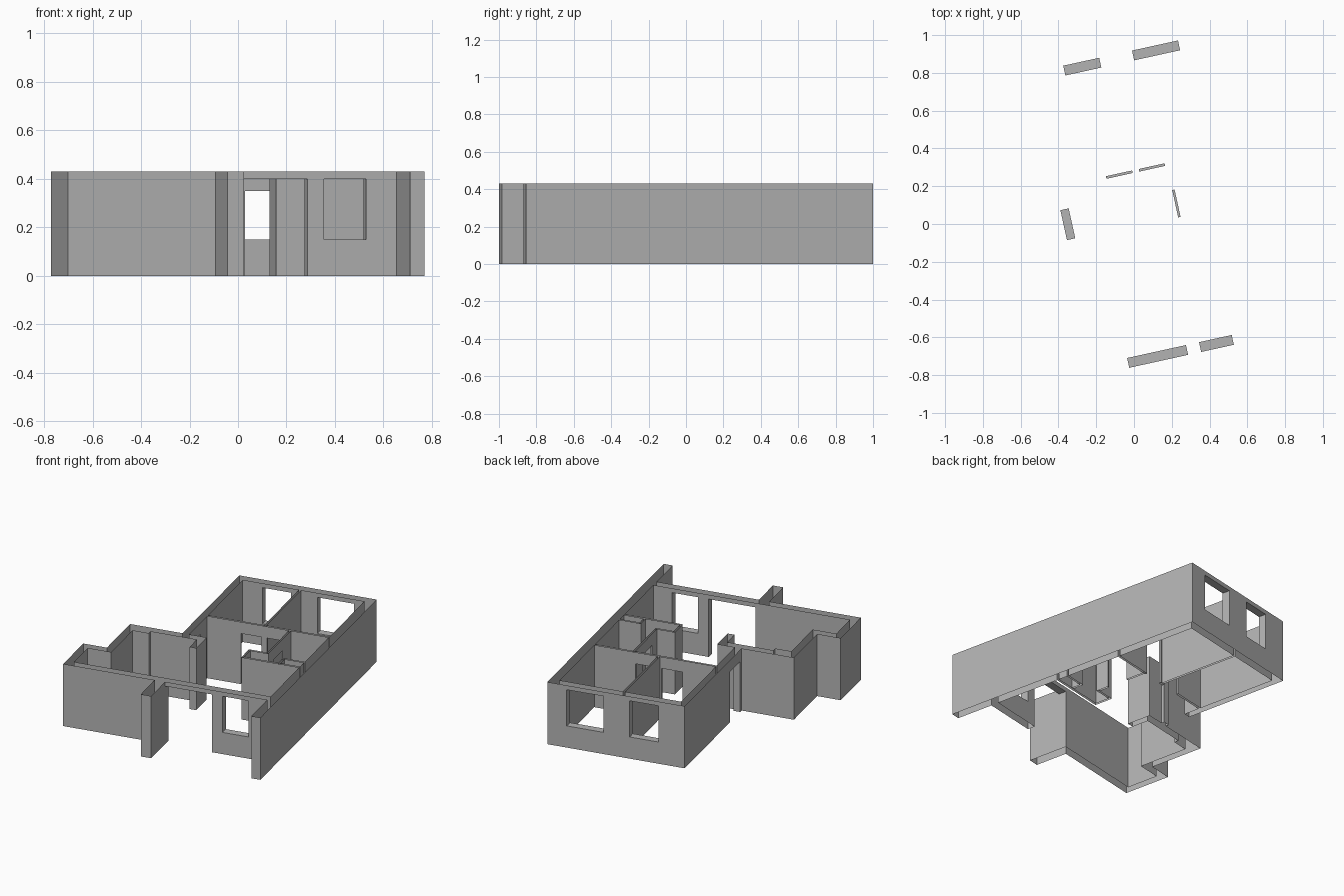
import bpy, bmesh, math

if "Cube" in bpy.data.objects:
    bpy.data.objects.remove(bpy.data.objects["Cube"], do_unlink=True)

HEIGHT = 0.43
TURN = math.radians(12.4)

# Plan of the walls in the building's own axes: x0, x1, y0, y1
PARTS = {
    "east_wall": [(0.507, 0.568, -1.0, 0.899)],
    "back_wall": [(-0.365, 0.568, 0.846, 0.899)],
    "west_wall": [(-0.365, -0.32, -0.03, 0.899)],
    "front_wall": [(-0.88, 0.568, -0.738, -0.685)],
    "front_pier": [(-0.258, -0.188, -0.967, -0.685)],
    "annex_walls": [(-0.88, -0.83, -0.738, -0.41),
                    (-0.88, -0.67, -0.46, -0.41),
                    (-0.72, -0.67, -0.46, -0.03),
                    (-0.72, -0.56, -0.11, -0.03),
                    (-0.56, -0.20, -0.08, -0.03)],
    "hall_pier": [(-0.245, -0.20, -0.20, -0.03)],
    "cross_partition": [(-0.365, 0.568, 0.265, 0.279)],
    "bedroom_partition": [(0.062, 0.076, 0.265, 0.899)],
    "bathroom_partition": [(0.236, 0.249, -0.10, 0.279)],
    "closet_partitions": [(0.113, 0.568, -0.218, -0.204),
                          (0.113, 0.127, -0.218, -0.09),
                          (0.113, 0.249, -0.104, -0.09),
                          (0.36, 0.568, -0.14, -0.127),
                          (0.36, 0.373, -0.218, -0.127)],
}

# Windows and doorways: x0, x1, y0, y1, z0, z1
OPENINGS = [
    (-0.186, 0.009, 0.846, 0.899, 0.15, 0.40),
    (0.187, 0.436, 0.846, 0.899, 0.15, 0.40),
    (0.202, 0.379, -0.738, -0.685, 0.15, 0.40),
    (-0.188, 0.131, -0.738, -0.685, 0, 0.40),
    (-0.365, -0.32, -0.007, 0.155, 0, 0.35),
    (-0.091, 0.051, 0.265, 0.279, 0, 0.35),
    (0.087, 0.227, 0.265, 0.279, 0, 0.35),
    (0.236, 0.249, -0.016, 0.132, 0, 0.35),
]

plaster = bpy.data.materials.new("grey plaster")
plaster.use_nodes = True
grey = (0.45, 0.45, 0.45, 1)
plaster.diffuse_color = grey
plaster.node_tree.nodes["Principled BSDF"].inputs["Base Color"].default_value = grey

# Cut the plan into cells along every wall and opening edge
rects = [r for group in PARTS.values() for r in group]
shapes = rects + OPENINGS
xs = sorted({v for s in shapes for v in s[:2]})
ys = sorted({v for s in shapes for v in s[2:4]})
zs = sorted({0, HEIGHT} | {v for o in OPENINGS for v in o[4:]})
cuts = (xs, ys, zs)


def centre(cell):
    return [(c[i] + c[i + 1]) / 2 for c, i in zip(cuts, cell)]


def inside(point, box):
    return all(box[2 * i] < point[i] < box[2 * i + 1] for i in range(len(box) // 2))


def owner(cell):
    point = centre(cell)
    if any(inside(point, o) for o in OPENINGS):
        return None
    for name, group in PARTS.items():
        if any(inside(point, r) for r in group):
            return name
    return None


cells = {}
for i in range(len(xs) - 1):
    for j in range(len(ys) - 1):
        for k in range(len(zs) - 1):
            name = owner((i, j, k))
            if name:
                cells[i, j, k] = name


def add_skin(bm, cell):
    """Add the exposed sides of a cell; wall tops and undersides stay open."""
    for axis in range(3):
        for side in (0, 1):
            near = list(cell)
            near[axis] += 2 * side - 1
            if tuple(near) in cells:
                continue
            if axis == 2 and not 0 <= near[2] < len(zs) - 1:
                continue
            a, b = (axis + 1) % 3, (axis + 2) % 3
            corners = [(0, 0), (1, 0), (1, 1), (0, 1)]
            if side == 0:
                corners.reverse()
            verts = []
            for da, db in corners:
                index = list(cell)
                index[axis] += side
                index[a] += da
                index[b] += db
                verts.append(bm.verts.new([c[n] for c, n in zip(cuts, index)]))
            bm.faces.new(verts)


# Build each wall as a hollow shell
for part in PARTS:
    bm = bmesh.new()
    for cell, name in cells.items():
        if name == part:
            add_skin(bm, cell)
    bmesh.ops.remove_doubles(bm, verts=bm.verts, dist=0.0001)
    bmesh.ops.dissolve_limit(bm, angle_limit=0.01, verts=bm.verts, edges=bm.edges)
    mesh = bpy.data.meshes.new(part)
    bm.to_mesh(mesh)
    bm.free()
    mesh.materials.append(plaster)
    obj = bpy.data.objects.new(part, mesh)
    obj.rotation_euler.z = TURN
    bpy.context.collection.objects.link(obj)
